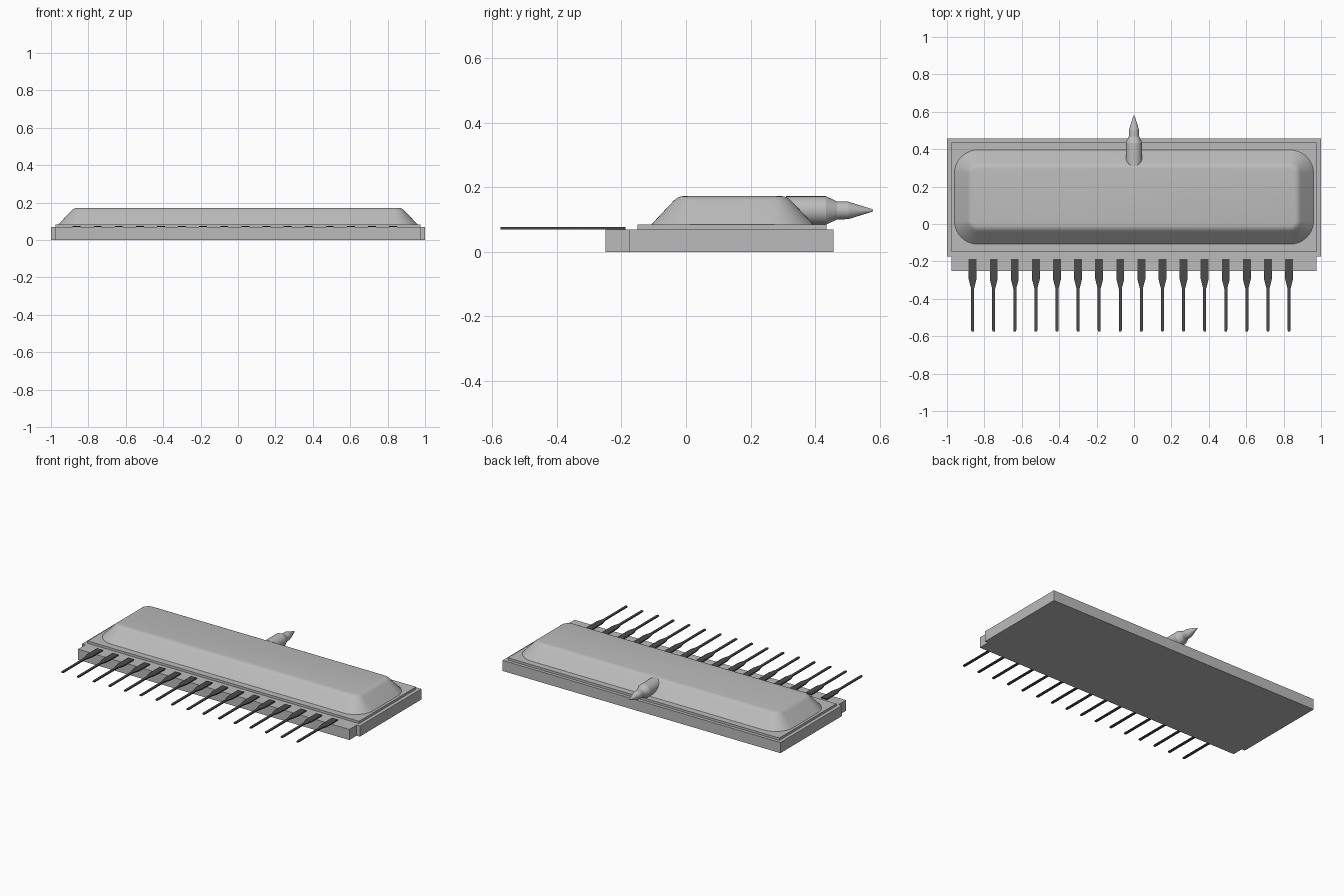
import bpy, bmesh, math

cube = bpy.data.objects.get("Cube")
if cube:
    bpy.data.objects.remove(cube, do_unlink=True)


def material(name, value):
    m = bpy.data.materials.new(name)
    m.use_nodes = True
    col = (value, value, value, 1)
    m.diffuse_color = col
    m.node_tree.nodes["Principled BSDF"].inputs["Base Color"].default_value = col
    return m


GREY = material("light grey", 0.50)
DARK = material("dark grey", 0.07)


def loft(name, rings, mat, smooth=None):
    """Skin a stack of equal-length rings and cap both ends."""
    bm = bmesh.new()
    vs = [[bm.verts.new(p) for p in ring] for ring in rings]
    n = len(vs[0])
    for a, b in zip(vs, vs[1:]):
        for i in range(n):
            j = (i + 1) % n
            bm.faces.new((a[i], a[j], b[j], b[i]))
    bm.faces.new(vs[0][::-1])
    bm.faces.new(vs[-1])
    bmesh.ops.recalc_face_normals(bm, faces=bm.faces)
    me = bpy.data.meshes.new(name)
    bm.to_mesh(me)
    bm.free()
    me.materials.append(mat)
    ob = bpy.data.objects.new(name, me)
    bpy.context.collection.objects.link(ob)
    if smooth:
        bpy.ops.object.select_all(action='DESELECT')
        ob.select_set(True)
        bpy.context.view_layer.objects.active = ob
        bpy.ops.object.shade_smooth_by_angle(angle=math.radians(smooth))
    return ob


def prism(name, outline, z0, z1, mat):
    return loft(name, [[(x, y, z) for x, y in outline] for z in (z0, z1)], mat)


def mirrored(half):
    """Close a right-hand outline by reflecting it in x."""
    return half + [(-x, y) for x, y in reversed(half)]


def rounded_rect(x, y0, y1, r, z, steps=10):
    pts = []
    for cx, cy, start in ((x - r, y1 - r, 0), (r - x, y1 - r, 90),
                          (r - x, y0 + r, 180), (x - r, y0 + r, 270)):
        for i in range(steps + 1):
            a = math.radians(start + 90 * i / steps)
            pts.append((cx + r * math.cos(a), cy + r * math.sin(a), z))
    return pts


# Base slab with a slightly narrower front ledge, and the thin plate on it
prism("base_slab", mirrored([(0.977, -0.25), (0.977, -0.175), (1, -0.175), (1, 0.457)]),
      0, 0.069, GREY)
prism("cover_plate", mirrored([(0.977, -0.15), (0.977, 0.436)]), 0.069, 0.084, GREY)

# Raised cover: rounded rectangle sloping inward to a soft shoulder
shoulder = [(0, 0.084), (0.066, 0.154), (0.073, 0.161), (0.081, 0.167),
            (0.09, 0.171), (0.1, 0.1725)]
loft("raised_cover",
     [rounded_rect(0.96 - d, -0.108 + d, 0.396 - d, 0.125 - d, z) for d, z in shoulder],
     GREY, 35)

# Pointed nozzle at the back
nozzle = [(0.31, 0.044), (0.434, 0.044), (0.468, 0.028), (0.503, 0.027),
          (0.574, 0.005), (0.58, 0.002)]
SIDES = 32
loft("nozzle",
     [[(r * math.cos(2 * math.pi * i / SIDES), y, 0.128 + r * math.sin(2 * math.pi * i / SIDES))
       for i in range(SIDES)] for y, r in nozzle], GREY, 15)

# Row of flat pins with wide roots
pin = mirrored([(0.006, -0.575), (0.008, -0.565), (0.008, -0.345),
                (0.021, -0.295), (0.021, -0.187)])
for k in range(16):
    x = -0.863 + k * 0.1128
    prism(f"pin_{k + 1}", [(x + px, py) for px, py in pin], 0.069, 0.076, DARK)
